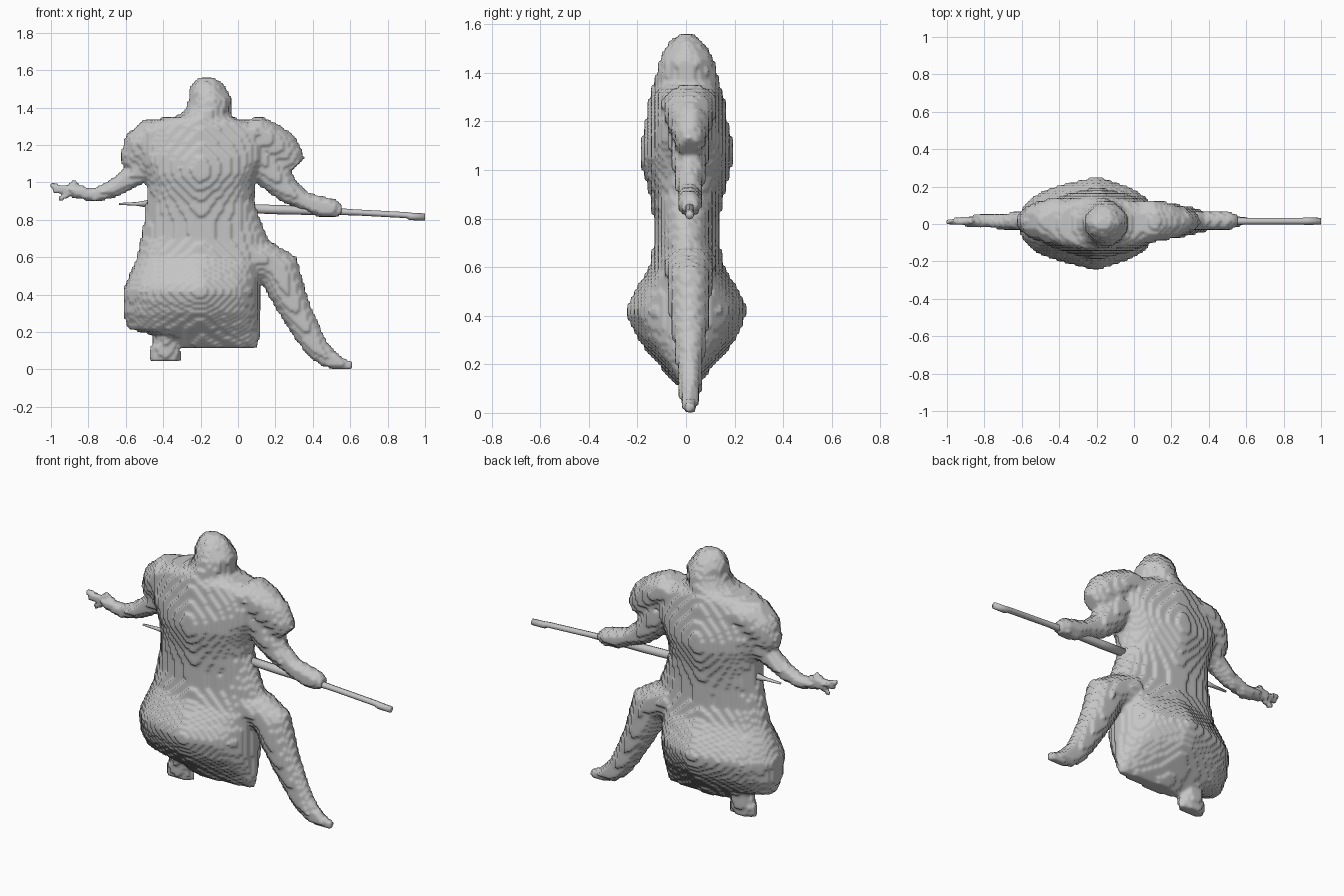
import bpy
import bmesh
from math import cos, sin, pi
from mathutils import Vector

old = bpy.data.objects.get("Cube")
if old:
    bpy.data.objects.remove(old, do_unlink=True)

clay = bpy.data.materials.new("clay grey")
clay.use_nodes = True
grey = (0.56, 0.56, 0.56, 1)
clay.diffuse_color = grey
clay.node_tree.nodes["Principled BSDF"].inputs["Base Color"].default_value = grey

LIMB_Y = 0.015   # limbs sit a touch behind the body's middle plane
SPINE_X = -0.2   # deepest line of the torso
NECK_Z = 1.35


def skin(bm, rings):
    """Bridge a list of closed rings and cap both ends."""
    loops = [[bm.verts.new(p) for p in ring] for ring in rings]
    for a, b in zip(loops, loops[1:]):
        n = len(a)
        for i in range(n):
            j = (i + 1) % n
            bm.faces.new((a[i], a[j], b[j], b[i]))
    bm.faces.new(loops[0][::-1])
    bm.faces.new(loops[-1])


def lens_ring(z, left, right, depth, steps=28):
    """Level section: a shallow cone from the spine with rounded-off edges."""
    head = z > NECK_Z
    spine = (left + right) / 2 if head else SPINE_X
    ring = []
    for side in (-1, 1):
        for i in range(steps):
            t = side * cos(pi * (i + 0.5) / steps)
            x = spine + t * (right - spine if t > 0 else spine - left)
            if head:
                profile = (1 - t * t) ** 0.55
            else:
                profile = (1 - 0.4 * abs(t)) * (1 - t ** 6) ** 0.5
            ring.append((x, 0.003 + side * depth * profile, z))
    return ring


def limb(bm, stations, sides=16):
    """Tapered tube through (x, z, half width, half depth) stations."""
    points = [Vector((s[0], LIMB_Y, s[1])) for s in stations]
    rings = []
    for i, (x, z, wide, deep) in enumerate(stations):
        along = points[min(i + 1, len(points) - 1)] - points[max(i - 1, 0)]
        across = Vector((-along.z, 0, along.x)).normalized()
        rings.append([points[i] + across * wide * cos(2 * pi * k / sides)
                      + Vector((0, deep * sin(2 * pi * k / sides), 0))
                      for k in range(sides)])
    skin(bm, rings)


def finish(bm, name):
    bmesh.ops.recalc_face_normals(bm, faces=bm.faces)
    for face in bm.faces:
        face.smooth = True
    mesh = bpy.data.meshes.new(name)
    bm.to_mesh(mesh)
    bm.free()
    mesh.materials.append(clay)
    obj = bpy.data.objects.new(name, mesh)
    bpy.context.collection.objects.link(obj)
    return obj


figure = bmesh.new()

# Head, chest, waist and robe: height, left, right, depth
torso = [
    (1.562, -.2, -.14, .02), (1.545, -.23, -.105, .05), (1.52, -.25, -.075, .075),
    (1.48, -.265, -.05, .1), (1.44, -.265, -.03, .115), (1.4, -.275, -.035, .125),
    (1.36, -.31, -.04, .135),
    (1.34, -.43, .0, .145), (1.31, -.5, .12, .155), (1.26, -.53, .16, .163),
    (1.2, -.545, .17, .173), (1.13, -.54, .16, .188), (1.08, -.52, .13, .195),
    (1.04, -.505, .11, .195), (.98, -.49, .09, .18), (.9, -.49, .085, .157),
    (.8, -.5, .12, .14), (.7, -.52, .16, .137), (.6, -.54, .14, .16),
    (.52, -.575, .12, .207), (.46, -.6, .115, .24), (.42, -.615, .115, .253),
    (.37, -.615, .115, .24), (.3, -.615, .115, .205), (.22, -.59, .115, .14),
    (.195, -.5, .115, .115), (.165, -.36, .115, .09), (.12, -.31, .105, .05),
]
skin(figure, [lens_ring(*row) for row in torso])

# Rounded shoulder guards
limb(figure, [(.02, 1.28, .05, .11), (.09, 1.27, .09, .115), (.16, 1.23, .1, .105),
              (.23, 1.175, .105, .085), (.28, 1.12, .085, .065), (.31, 1.085, .06, .045)])
limb(figure, [(-.38, 1.27, .08, .13), (-.46, 1.24, .105, .12), (-.52, 1.185, .105, .1),
              (-.56, 1.12, .075, .075), (-.575, 1.08, .05, .05)])
# Left arm, ending in a fist
limb(figure, [(.13, 1.13, .1, .09), (.19, 1.04, .095, .075), (.27, .95, .068, .06),
              (.36, .9, .05, .05), (.43, .872, .056, .055), (.51, .86, .052, .05),
              (.555, .85, .03, .03)])
# Right arm and open hand
limb(figure, [(-.48, 1.1, .1, .08), (-.57, 1.03, .06, .055), (-.67, .965, .048, .045),
              (-.77, .93, .037, .038), (-.86, .952, .038, .033), (-.91, .965, .038, .024)])
for x, z in ((-1.005, .985), (-.99, .955), (-.955, .905), (-.87, 1.01)):
    limb(figure, [(-.88, .96, .022, .02), (x, z, .014, .017)])
# Left leg: thigh, knee, shin, foot
limb(figure, [(.04, .62, .1, .11), (.14, .59, .1, .1), (.22, .535, .115, .09),
              (.26, .42, .1, .085), (.31, .31, .085, .07), (.37, .2, .075, .055),
              (.425, .11, .065, .045), (.48, .06, .055, .04), (.55, .03, .033, .032),
              (.61, .022, .022, .02)])
# Right foot under the robe
limb(figure, [(-.37, .25, .07, .07), (-.385, .13, .072, .055), (-.39, .1, .085, .05),
              (-.39, .045, .085, .035)])

# Fuse the parts and give them the terraced carved surface
warrior = finish(figure, "crouching_warrior")
fuse = warrior.modifiers.new("fuse parts", "REMESH")
fuse.mode = "VOXEL"
fuse.voxel_size = 0.01
steps = warrior.modifiers.new("carved steps", "REMESH")
steps.mode = "BLOCKS"
steps.octree_depth = 7
steps.scale = 0.9
steps.use_remove_disconnected = False
steps.use_smooth_shade = True
soften = warrior.modifiers.new("soften steps", "SMOOTH")
soften.factor = 0.5
soften.iterations = 4

# Blade crossing behind the waist, with its tip past the robe
blade = bmesh.new()
limb(blade, [(.05, .86, .024, .025), (.25, .853, .025, .025), (.5, .845, .02, .02),
             (.62, .84, .016, .018), (.9, .825, .016, .018), (.92, .818, .02, .02),
             (1, .815, .019, .018)], 8)
finish(blade, "sword")
tip = bmesh.new()
limb(tip, [(-.635, .885, .005, .008), (-.54, .885, .01, .012), (-.46, .885, .025, .02)], 8)
finish(tip, "sword_tip")
